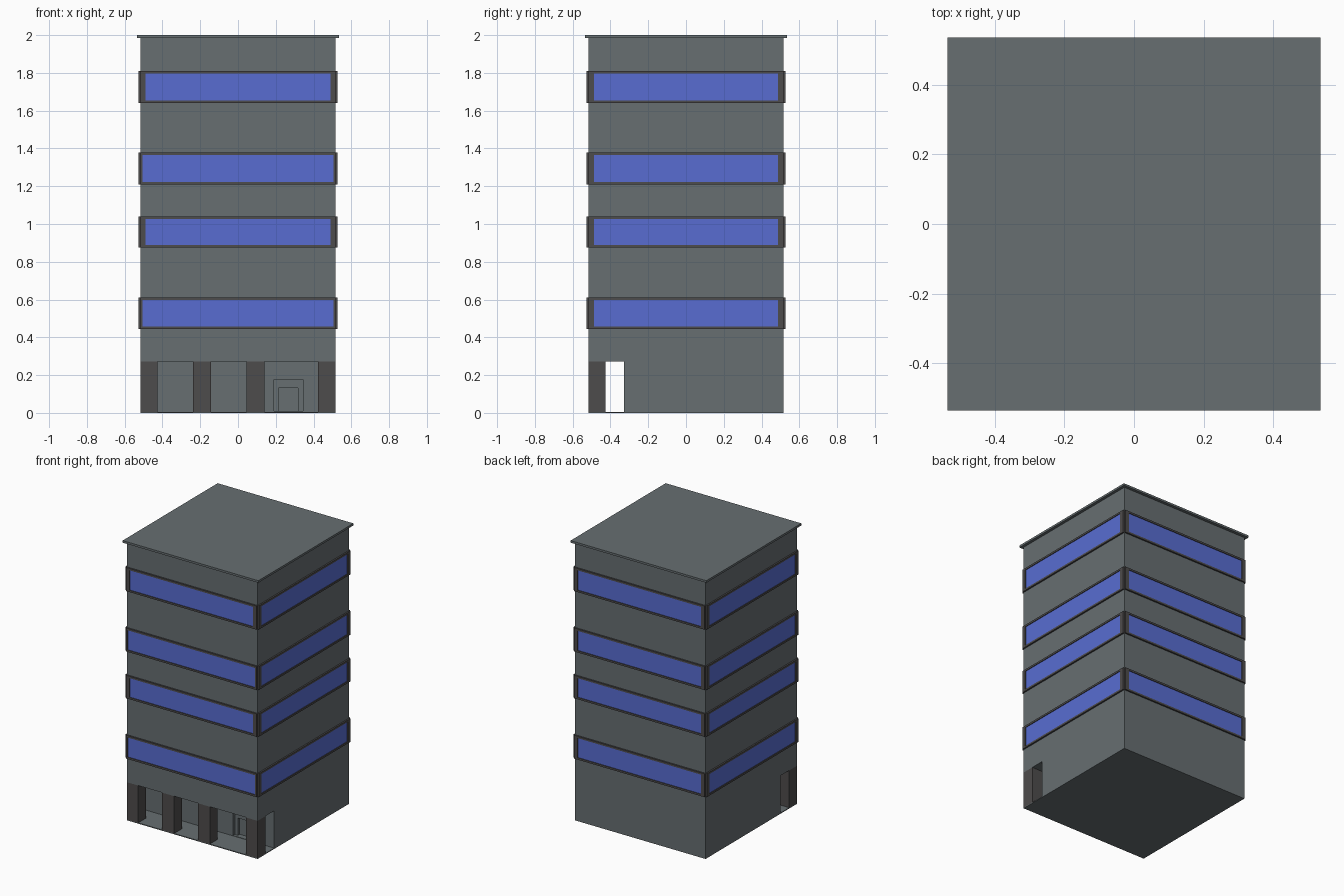
import bpy
import bmesh
from math import pi
from mathutils import Matrix, Vector

if "Cube" in bpy.data.objects:
    bpy.data.objects.remove(bpy.data.objects["Cube"])

HALF = 0.516          # half width of the tower
LOBBY_H = 0.272       # ceiling height of the recessed entrance
FLOOR = 0.006


def material(name, rgb):
    m = bpy.data.materials.new(name)
    m.diffuse_color = (*rgb, 1)
    m.use_nodes = True
    m.node_tree.nodes["Principled BSDF"].inputs["Base Color"].default_value = m.diffuse_color
    return m


CONCRETE = material("grey_concrete", (0.135, 0.158, 0.166))
TRIM = material("dark_trim", (0.076, 0.072, 0.072))
GLASS = material("blue_glass", (0.098, 0.152, 0.64))


def finish(name, bm, *mats):
    bmesh.ops.recalc_face_normals(bm, faces=bm.faces)
    me = bpy.data.meshes.new(name)
    bm.to_mesh(me)
    bm.free()
    for m in mats:
        me.materials.append(m)
    ob = bpy.data.objects.new(name, me)
    bpy.context.collection.objects.link(ob)
    return ob


def box(name, lo, hi, mat):
    lo, hi = Vector(lo), Vector(hi)
    bm = bmesh.new()
    bmesh.ops.create_cube(bm, size=1, matrix=Matrix.Translation((lo + hi) / 2)
                          @ Matrix.Diagonal((*(hi - lo), 1)))
    return finish(name, bm, mat)


def window_band(name, z0, z1, glass_half, turn):
    """Raised frame with slightly sunken glass, built on the front and turned to a side."""
    bm = bmesh.new()
    edge = 0.0135
    outer, inner = (HALF, z0, z1), (glass_half, z0 + edge, z1 - edge)
    rings = []
    for (w, a, b), out in ((outer, -0.002), (outer, 0.011), (inner, 0.011), (inner, 0.006)):
        y = -HALF - out
        rings.append([bm.verts.new(p) for p in
                      ((-w, y, a), (w, y, a), (w, y, b), (-w, y, b))])
    for r, s in zip(rings, rings[1:]):
        for i in range(4):
            j = (i + 1) % 4
            bm.faces.new((r[i], r[j], s[j], s[i]))
    bm.faces.new(rings[0][::-1])
    bm.faces.new(rings[-1]).material_index = 1
    bm.transform(Matrix.Rotation(turn, 4, 'Z'))
    return finish(name, bm, TRIM, GLASS)


# Tower body: side profile with the entrance notch, extruded across x
profile = [(-HALF, 0), (HALF, 0), (HALF, 1.985), (-HALF, 1.985),
           (-HALF, LOBBY_H), (-0.328, LOBBY_H), (-0.328, FLOOR), (-HALF, FLOOR)]
bm = bmesh.new()
side = bm.faces.new([bm.verts.new((-HALF, y, z)) for y, z in profile])
ext = bmesh.ops.extrude_face_region(bm, geom=[side], use_keep_orig=True)
bmesh.ops.translate(bm, vec=(2 * HALF, 0, 0),
                    verts=[v for v in ext["geom"] if isinstance(v, bmesh.types.BMVert)])
body = finish("tower_body", bm, CONCRETE)

# Stepped door recess cut into the lobby wall
for name, x0, x1, top, depth in (("door_surround_cutter", 0.19, 0.344, 0.178, 0.02),
                                 ("door_cutter", 0.215, 0.318, 0.132, 0.04)):
    cutter = box(name, (x0, -0.36, 0.009), (x1, -0.328 + depth, top), CONCRETE)
    cutter.hide_render = True
    cutter.hide_viewport = True
    cutter.display_type = 'WIRE'
    mod = body.modifiers.new(name, 'BOOLEAN')
    mod.operation = 'DIFFERENCE'
    mod.solver = 'EXACT'
    mod.object = cutter

# Roof slab
box("roof_slab", (-0.536, -0.536, 1.985), (0.536, 0.536, 2.0), CONCRETE)

# Entrance pillars
for i, (x0, x1) in enumerate(((-HALF, -0.427), (-0.238, -0.143),
                              (0.046, 0.139), (0.424, HALF))):
    box(f"entrance_pillar_{i + 1}", (x0, -HALF, FLOOR), (x1, -0.427, LOBBY_H), TRIM)

# Window bands on all four sides; two front bands have wider glass
for level, (z0, z1, front_half) in enumerate(((0.445, 0.612, 0.505), (0.876, 1.04, 0.489),
                                              (1.21, 1.378, 0.505), (1.641, 1.81, 0.489))):
    for k, side_name in enumerate(("front", "right", "back", "left")):
        window_band(f"window_band_{side_name}_{level + 1}", z0, z1,
                    front_half if k == 0 else 0.487, k * pi / 2)
